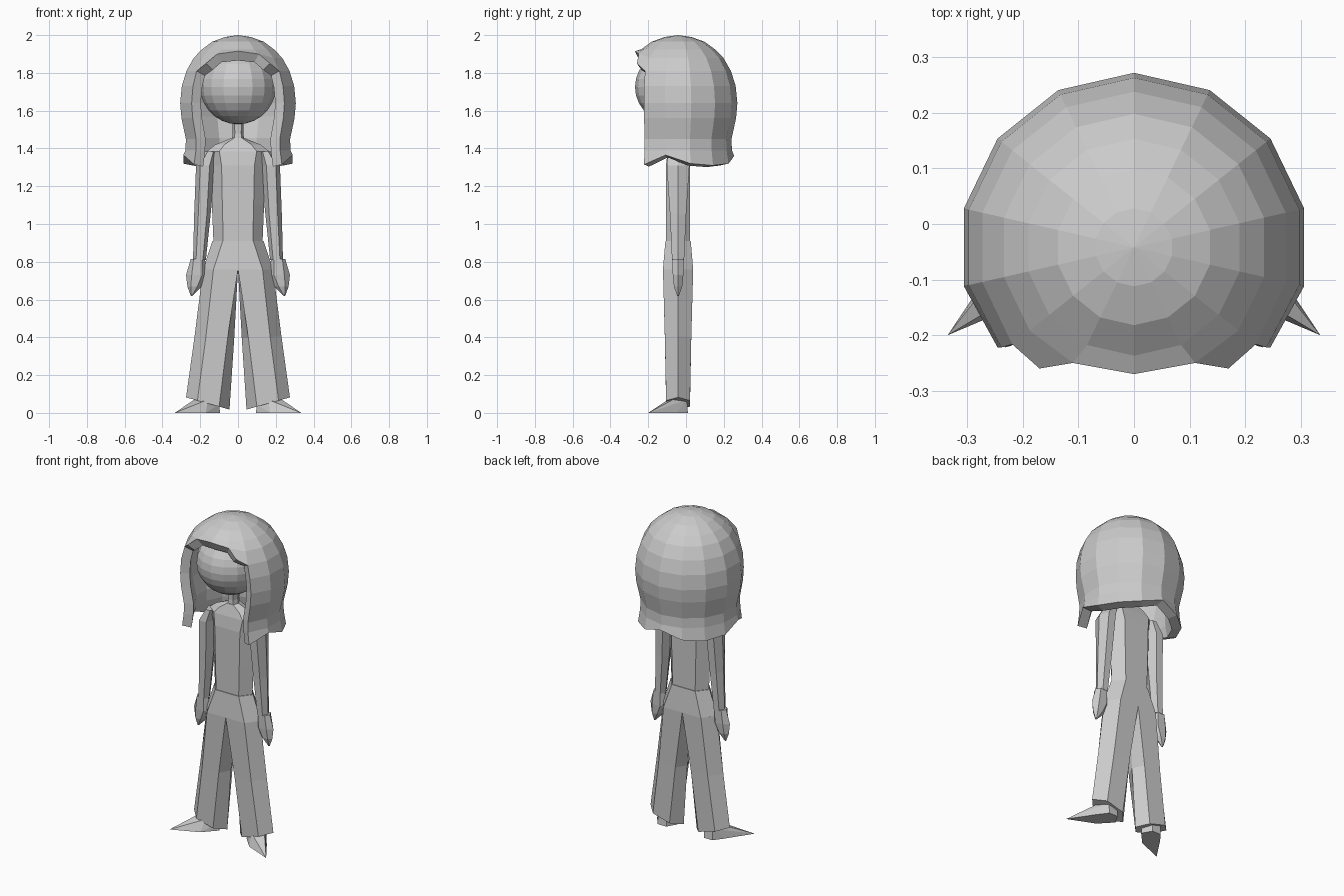
import bpy, bmesh
from math import sin, cos, pi
from mathutils import Vector

if "Cube" in bpy.data.objects:
    bpy.data.objects.remove(bpy.data.objects["Cube"])

CY = -0.042  # depth of the figure's central axis


def finish(name, bm, mirror=False):
    bmesh.ops.remove_doubles(bm, verts=bm.verts, dist=0.0005)
    bmesh.ops.recalc_face_normals(bm, faces=bm.faces)
    me = bpy.data.meshes.new(name)
    bm.to_mesh(me)
    bm.free()
    ob = bpy.data.objects.new(name, me)
    bpy.context.collection.objects.link(ob)
    if mirror:
        m = ob.modifiers.new("mirror", 'MIRROR')
        m.use_mirror_merge = False
    return ob


def ring(z, xs, hy, slope=0.0):
    """Six-sided section: outer, front-outer, front-inner, inner x positions."""
    a, b, c, d = xs
    mid = (a + d) / 2
    pts = [(a, 0), (b, -hy), (c, -hy), (d, 0), (c, hy), (b, hy)]
    return [(x, CY + y, z + slope * (x - mid)) for x, y in pts]


def sym(z, hx, hy, flat=0.6):
    return ring(z, (hx, hx * flat, -hx * flat, -hx), hy)


def loft(name, rings, mirror=False):
    bm = bmesh.new()
    vs = [[bm.verts.new(p) for p in r] for r in rings]
    n = len(vs[0])
    for r0, r1 in zip(vs, vs[1:]):
        for i in range(n):
            j = (i + 1) % n
            bm.faces.new((r0[i], r0[j], r1[j], r1[i]))
    bm.faces.new(vs[0])
    bm.faces.new(vs[-1])
    return finish(name, bm, mirror)


# Head
bm = bmesh.new()
bmesh.ops.create_uvsphere(bm, u_segments=16, v_segments=14, radius=1)
for v in bm.verts:
    v.co = Vector((v.co.x * 0.2, v.co.y * 0.21 - 0.06, v.co.z * 0.197 + 1.725))
finish("head", bm)

# Hair: 14-sided cap, open at the face, with a jagged hem
SEG = 14
profile = [(0.07, 1.99), (0.14, 1.965), (0.195, 1.925), (0.24, 1.88), (0.28, 1.81),
           (0.305, 1.73), (0.314, 1.64), (0.307, 1.56), (0.283, 1.45), (0.285, 1.39), (0.297, 1.32)]
hem = [1.36, 1.32, 1.31, 1.32, 1.365, 1.315, 1.32, 1.32]
fringe = {(3, 7): (0, -0.27, 1.915), (3, 6): (0.11, -0.25, 1.90), (4, 6): (0.17, -0.26, 1.85)}
bm = bmesh.new()
grid = []
for row, (r, z) in enumerate(profile):
    line = []
    for i in range(SEG):
        k = min(i, SEG - i)
        side = 1 if i <= 7 else -1
        a = 2 * pi * k / SEG
        p = (r * sin(a), max(r * cos(a) + CY, -0.255 if k > 5 else -0.222), z)
        if row == len(profile) - 1:
            p = (p[0], p[1], hem[k])
        p = fringe.get((row, k), p)
        line.append(bm.verts.new((side * p[0], p[1], p[2])))
    grid.append(line)
pole = bm.verts.new((0, CY, 2.0))
for i in range(SEG):
    j = (i + 1) % SEG
    k = max(min(i, SEG - i), min(j, SEG - j))
    last = {7: 3, 6: 4}.get(k, len(profile) - 1)  # front columns stop at the fringe
    bm.faces.new((pole, grid[0][j], grid[0][i]))
    for row in range(last):
        a, b = grid[row], grid[row + 1]
        bm.faces.new((a[i], a[j], b[j], b[i]))
bmesh.ops.delete(bm, geom=[v for v in bm.verts if not v.link_faces], context='VERTS')
bmesh.ops.recalc_face_normals(bm, faces=bm.faces)
if pole.normal.z < 0 or pole.link_faces[0].normal.z < 0:
    bmesh.ops.reverse_faces(bm, faces=bm.faces)
me = bpy.data.meshes.new("hair")
bm.to_mesh(me)
bm.free()
hair = bpy.data.objects.new("hair", me)
bpy.context.collection.objects.link(hair)
s = hair.modifiers.new("thickness", 'SOLIDIFY')
s.thickness = 0.055
s.offset = -1

# Neck and torso
loft("neck", [sym(1.43, 0.035, 0.035), sym(1.48, 0.028, 0.03), sym(1.57, 0.032, 0.034)])
loft("torso", [sym(0.905, 0.13, 0.063), sym(1.1, 0.138, 0.064), sym(1.31, 0.145, 0.064),
               sym(1.385, 0.165, 0.055), sym(1.42, 0.12, 0.045), sym(1.455, 0.035, 0.035)])

# Trousers
loft("hips", [sym(0.76, 0.185, 0.08, 0.7), sym(0.91, 0.135, 0.067)])
loft("trouser_leg", [ring(0.05, (0.275, 0.215, 0.10, 0.045), 0.063, 0.28),
                     ring(0.40, (0.23, 0.17, 0.055, 0.02), 0.07, 0.05),
                     ring(0.76, (0.185, 0.13, 0.0, 0.0), 0.08)], True)

# Arms and mitten hands
loft("arm", [ring(0.81, (0.238, 0.222, 0.186, 0.17), 0.032),
             ring(1.05, (0.232, 0.21, 0.165, 0.145), 0.043),
             ring(1.31, (0.222, 0.20, 0.15, 0.12), 0.06),
             ring(1.385, (0.175, 0.16, 0.13, 0.11), 0.05)], True)
loft("hand", [ring(0.815, (0.25, 0.235, 0.19, 0.175), 0.03),
              ring(0.73, (0.275, 0.245, 0.19, 0.165), 0.028),
              ring(0.67, (0.268, 0.25, 0.215, 0.19), 0.022),
              ring(0.62, (0.25, 0.247, 0.243, 0.24), 0.005)], True)

# Pointed, outward-turned shoes
bm = bmesh.new()
for p in [(0.095, -0.05, 0), (0.13, 0.01, 0), (0.19, 0.01, 0), (0.235, -0.05, 0),
          (0.335, -0.2, 0), (0.17, -0.13, 0),
          (0.10, -0.05, 0.045), (0.13, 0.005, 0.06), (0.19, 0.005, 0.07),
          (0.225, -0.06, 0.075), (0.16, -0.095, 0.07)]:
    bm.verts.new(p)
bmesh.ops.convex_hull(bm, input=bm.verts)
bmesh.ops.delete(bm, geom=[v for v in bm.verts if not v.link_faces], context='VERTS')
finish("shoe", bm, True)
